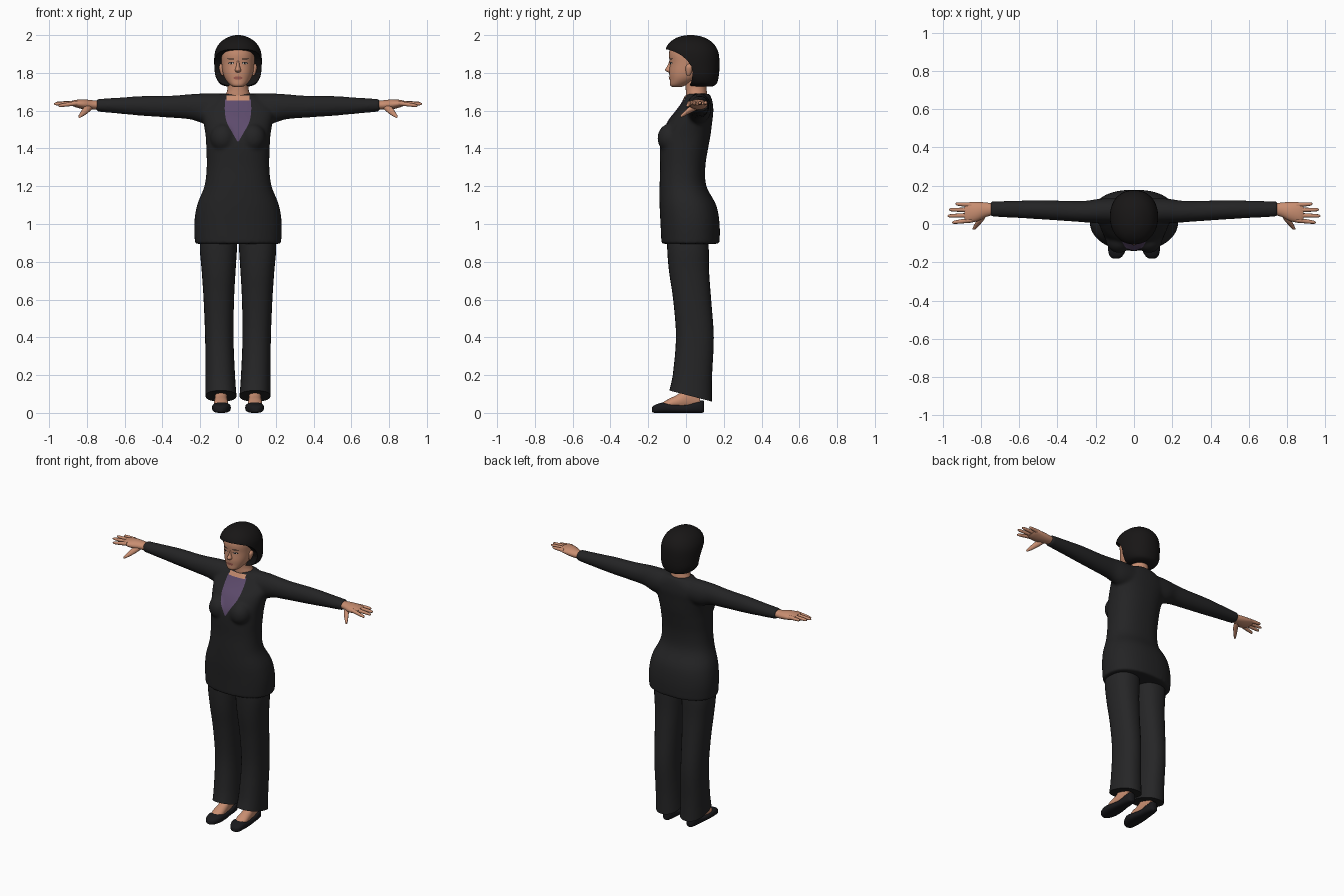
import bpy, bmesh, math
from mathutils import Vector
from mathutils.bvhtree import BVHTree

cube = bpy.data.objects.get("Cube")
if cube:
    bpy.data.objects.remove(cube)


def material(name, r, g, b):
    m = bpy.data.materials.new(name)
    m.use_nodes = True
    m.diffuse_color = (r, g, b, 1)
    m.node_tree.nodes["Principled BSDF"].inputs["Base Color"].default_value = (r, g, b, 1)
    return m


SKIN = material("skin", .58, .27, .165)
JACKET = material("jacket_black", .017, .017, .018)
TROUSER = material("trouser_black", .019, .019, .02)
HAIR = material("hair_black", .009, .008, .008)
SHOE = material("shoe_black", .01, .01, .012)
BLOUSE = material("blouse_purple", .11, .07, .15)
LIPS = material("lip_red", .36, .11, .085)
EYE = material("eye_white", .55, .5, .46)


def make(name, bm, mat, mirror=False):
    me = bpy.data.meshes.new(name)
    bmesh.ops.recalc_face_normals(bm, faces=bm.faces)
    bm.to_mesh(me)
    bm.free()
    me.materials.append(mat)
    ob = bpy.data.objects.new(name, me)
    bpy.context.collection.objects.link(ob)
    if mirror:
        ob.modifiers.new("mirror", "MIRROR").use_mirror_merge = False
    smooth(ob)
    return ob


def smooth(ob):
    bpy.ops.object.select_all(action="DESELECT")
    ob.select_set(True)
    bpy.context.view_layer.objects.active = ob
    bpy.ops.object.shade_smooth_by_angle(angle=math.radians(50))


def bake(ob):
    deps = bpy.context.evaluated_depsgraph_get()
    ob.data = bpy.data.meshes.new_from_object(ob.evaluated_get(deps))
    ob.modifiers.clear()


def spline(rings, steps):
    """Catmull-Rom interpolation through the given cross-sections."""
    out = []
    for i in range(len(rings) - 1):
        p = [rings[max(0, min(len(rings) - 1, i + k))] for k in (-1, 0, 1, 2)]
        for s in range(steps):
            t = s / steps
            out.append([b + .5 * t * (c - a + t * (2*a - 5*b + 4*c - d + t * (3*(b - c) + d - a)))
                        for a, b, c, d in zip(*p)])
    return out + [list(rings[-1])]


def loft(bm, axis, rings, n=28, power=2.0, steps=4):
    """Skin cross-sections (t, u0, u1, v0, v1) along an axis into a closed tube."""
    loops = []
    for t, u0, u1, v0, v1 in spline(rings, steps):
        loop = []
        for k in range(n):
            a = 2 * math.pi * k / n
            c, s = (math.copysign(abs(f) ** (2 / power), f) for f in (math.cos(a), math.sin(a)))
            u, v = (u0 + u1 + (u1 - u0) * c) / 2, (v0 + v1 + (v1 - v0) * s) / 2
            loop.append(bm.verts.new({"x": (t, u, v), "y": (u, t, v), "z": (u, v, t)}[axis]))
        loops.append(loop)
    for a, b in zip(loops, loops[1:]):
        for k in range(n):
            j = (k + 1) % n
            bm.faces.new((a[k], a[j], b[j], b[k]))
    bm.faces.new(loops[0])
    bm.faces.new(loops[-1])


def part(name, mat, axis, rings, mirror=False, **kw):
    bm = bmesh.new()
    loft(bm, axis, rings, **kw)
    return make(name, bm, mat, mirror)


def centred(rows):
    return [(z, -w, w, y0, y1) for z, w, y0, y1 in rows]


def patch(name, target, mat, rows, offset=.003, mirror=False, cols=12):
    """Thin plate of rows (z, x0, x1) draped over the front of a target."""
    tree = BVHTree.FromObject(target, bpy.context.evaluated_depsgraph_get())
    bm, grid = bmesh.new(), []
    for z, x0, x1 in rows:
        line = []
        for i in range(cols + 1):
            x = x0 + (x1 - x0) * i / cols
            hit = tree.ray_cast(Vector((x, -1, z)), Vector((0, 1, 0)))[0]
            line.append(bm.verts.new((x, (hit.y if hit else .03) - offset, z)))
        grid.append(line)
    for a, b in zip(grid, grid[1:]):
        for i in range(cols):
            bm.faces.new((a[i], a[i + 1], b[i + 1], b[i]))
    return make(name, bm, mat, mirror)


def oval(cx, cz, rx, rz, tilt=0):
    rows = []
    for i in range(9):
        s = -1 + i / 4
        w = rx * math.sqrt(max(.004, 1 - s * s))
        rows.append((cz + rz * s, cx - w + tilt * s, cx + w + tilt * s))
    return rows


# Jacket: torso, bust and sleeves fused into one smooth garment
bm = bmesh.new()
loft(bm, "z", centred([
    (.895, .228, -.13, .178), (1.0, .232, -.135, .178), (1.1, .217, -.14, .16), (1.2, .178, -.14, .108),
    (1.3, .166, -.137, .102), (1.4, .168, -.138, .117), (1.47, .172, -.13, .13), (1.55, .185, -.09, .14),
    (1.6, .19, -.05, .145), (1.65, .15, -.015, .14), (1.69, .08, .005, .125)]), n=40, power=2.3)
for side in (1, -1):
    loft(bm, "x", [(side * x, *r) for x, *r in [
        (.04, .0, .135, 1.53, 1.69), (.17, .003, .133, 1.53, 1.692), (.25, .008, .122, 1.553, 1.688),
        (.35, .015, .122, 1.562, 1.68), (.5, .025, .124, 1.572, 1.678), (.62, .032, .122, 1.583, 1.67),
        (.75, .038, .118, 1.595, 1.662)]])
    bust = bmesh.ops.create_uvsphere(bm, u_segments=20, v_segments=12, radius=.07)["verts"]
    for v in bust:
        v.co = Vector((side * .078 + v.co.x, -.082 + v.co.y, 1.455 + v.co.z * 1.1))
jacket = make("jacket", bm, JACKET)
remesh = jacket.modifiers.new("fuse", "REMESH")
remesh.mode = "VOXEL"
remesh.voxel_size = .009
relax = jacket.modifiers.new("relax", "SMOOTH")
relax.factor = .5
relax.iterations = 8
bake(jacket)
if not jacket.data.materials:
    jacket.data.materials.append(JACKET)
smooth(jacket)

# Blouse in the V opening, bare skin above it
blouse = spline([(1.437, .003), (1.48, .028), (1.54, .06), (1.6, .07), (1.66, .068)], 5)
patch("blouse", jacket, BLOUSE, [(z, -w, w) for z, w in blouse], .004)
patch("neckline", jacket, SKIN, [(1.655 + .005 * i, -.06, .06) for i in range(6)], .006)

# Trousers with a hem that rises over the foot
trousers = part("trouser_legs", TROUSER, "z", [
    (.08, .008, .172, -.088, .137), (.2, .016, .172, -.07, .138), (.4, .024, .174, -.053, .147),
    (.6, .021, .182, -.068, .133), (.75, .013, .192, -.09, .122), (.88, .005, .202, -.1, .12),
    (1.0, .002, .19, -.1, .11)], mirror=True, power=2.3)
for v in trousers.data.vertices:
    if v.co.z < .2:
        v.co.z -= (v.co.y - .06) * .26 * (.2 - v.co.z) / .12

# Feet and shoes
part("feet", SKIN, "y", [
    (-.14, .065, .115, .02, .045), (-.09, .052, .128, .02, .075), (-.04, .055, .125, .02, .1),
    (.02, .06, .12, .02, .15), (.075, .068, .112, .02, .14)], mirror=True)
part("shoes", SHOE, "y", [
    (-.181, .08, .108, .005, .028), (-.165, .058, .128, 0, .042), (-.12, .039, .137, 0, .055),
    (-.06, .042, .135, 0, .046), (0, .052, .127, 0, .044), (.05, .054, .123, 0, .058),
    (.085, .062, .116, 0, .066), (.096, .075, .102, .005, .06)], mirror=True, power=2.8)

# Hands
bm = bmesh.new()
loft(bm, "x", [(.72, .05, .105, 1.608, 1.652), (.77, .038, .112, 1.605, 1.655), (.82, .014, .115, 1.608, 1.66),
               (.865, .008, .113, 1.62, 1.656), (.885, .02, .1, 1.63, 1.65)], n=20)
for y0, y1, tip, z1 in [(.02, .008, .95, 1.626), (.046, .042, .974, 1.636),
                        (.073, .075, .966, 1.64), (.1, .105, .932, 1.642)]:
    rings = []
    for f, r in ((0, .013), (.5, .011), (.9, .0085), (1, .003)):
        x, y, z = .85 + (tip - .85) * f, y0 + (y1 - y0) * f, 1.64 + (z1 - 1.64) * f
        rings.append((x, y - r, y + r, z - r, z + r))
    loft(bm, "x", rings, n=10, steps=3)
loft(bm, "y", [(.06, .765, .8, 1.605, 1.64), (.02, .785, .822, 1.586, 1.622),
               (-.01, .812, .838, 1.57, 1.594), (-.03, .832, .846, 1.562, 1.576)], n=12)
make("hands", bm, SKIN, True)

# Neck, head, nose and ears
part("neck", SKIN, "z", centred([(1.62, .075, .005, .12), (1.68, .066, 0, .113),
                                 (1.72, .055, -.002, .108), (1.8, .055, -.01, .1)]))
head = part("head", SKIN, "z", centred([
    (1.724, .018, -.07, -.03), (1.735, .04, -.084, 0), (1.765, .066, -.086, .06), (1.8, .08, -.089, .1),
    (1.85, .087, -.086, .12), (1.9, .09, -.09, .13), (1.94, .08, -.078, .12), (1.97, .04, -.03, .08)]),
    n=36, power=2.2)
part("nose", SKIN, "z", centred([(1.865, .007, -.088, -.06), (1.835, .01, -.1, -.06), (1.817, .016, -.112, -.06),
                                 (1.806, .014, -.102, -.06), (1.802, .006, -.09, -.07)]), n=14)
part("ears", SKIN, "z", [(1.785, .075, .086, .005, .02), (1.8, .075, .094, .0, .028),
                         (1.83, .075, .101, -.003, .038), (1.848, .08, .094, .01, .03)], mirror=True, n=14)

# Painted face
patch("lashes", head, HAIR, oval(.036, 1.852, .016, .0065), .002, True)
patch("eyes", head, EYE, oval(.036, 1.851, .012, .0045), .003, True)
patch("irises", head, HAIR, oval(.036, 1.851, .005, .0045), .004, True)
patch("eyebrows", head, HAIR, oval(.038, 1.874, .02, .003, .004), .002, True)
patch("lips", head, LIPS, oval(0, 1.773, .025, .0085), .004)

# Bobbed hair, cut away along the hairline
hair = part("hair", HAIR, "z", centred([
    (1.728, .06, .03, .14), (1.742, .095, -.02, .162), (1.78, .118, -.06, .173), (1.83, .125, -.09, .177),
    (1.89, .125, -.104, .175), (1.93, .115, -.106, .163), (1.965, .09, -.082, .135),
    (1.99, .05, -.04, .09), (2.0, .012, .01, .04)]), n=40, power=2.15)
bm = bmesh.new()
line = [(-.3, 1.65), (-.3, 1.925), (-.1, 1.925), (-.06, 1.912), (-.025, 1.893), (.005, 1.868),
        (.028, 1.835), (.036, 1.8), (.03, 1.76), (.015, 1.72), (.015, 1.65)]
face = bm.faces.new([bm.verts.new((-.3, y, z)) for y, z in line])
wall = bmesh.ops.extrude_face_region(bm, geom=[face])["geom"]
bmesh.ops.translate(bm, vec=(.6, 0, 0), verts=[g for g in wall if isinstance(g, bmesh.types.BMVert)])
cutter = make("hairline_cutter", bm, HAIR)
cutter.hide_render = True
cut = hair.modifiers.new("hairline", "BOOLEAN")
cut.operation = "DIFFERENCE"
cut.object = cutter
bake(hair)
bpy.data.objects.remove(cutter)
smooth(hair)
